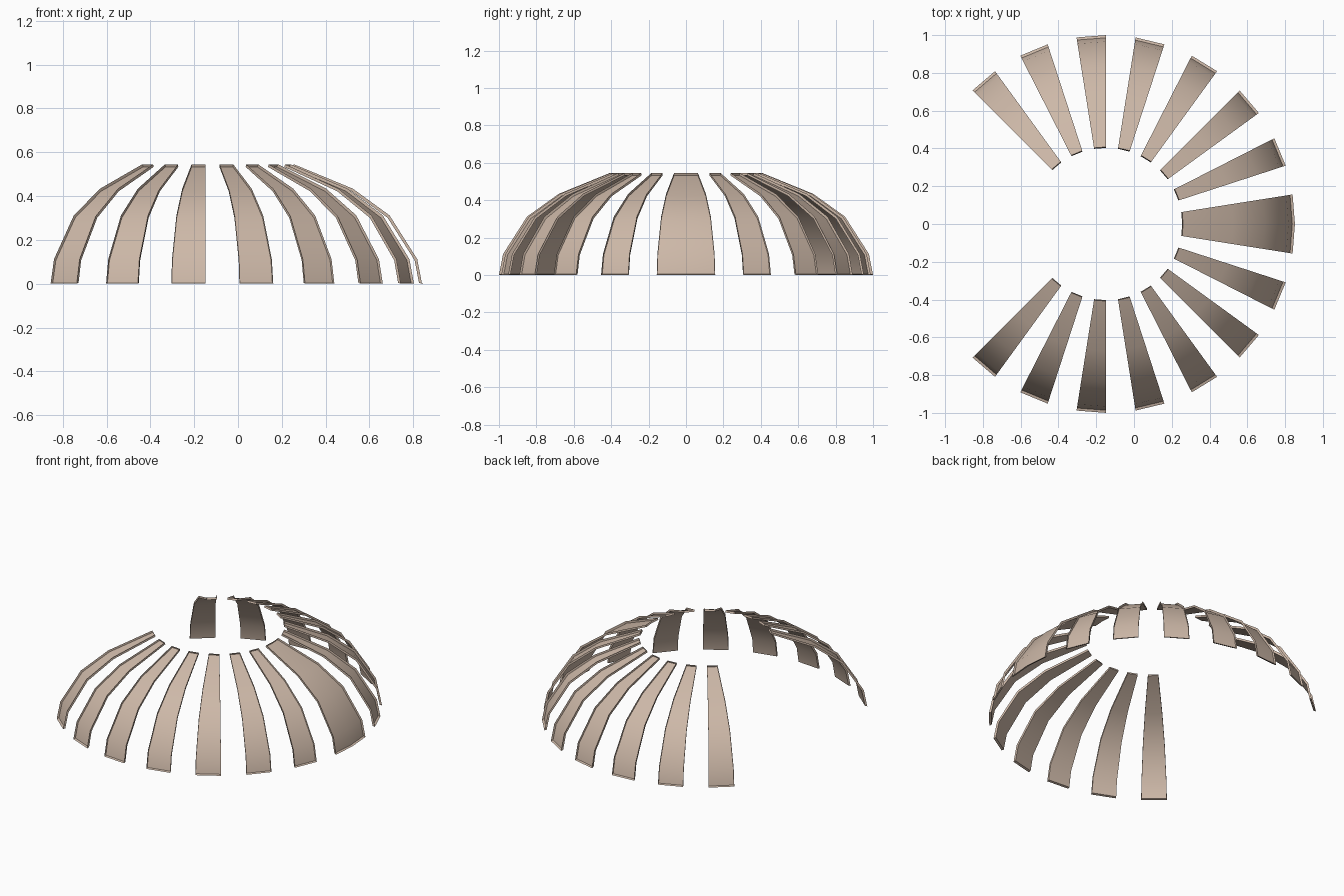
import bpy, bmesh, math

if "Cube" in bpy.data.objects:
    bpy.data.objects.remove(bpy.data.objects["Cube"])

CX = -0.148
# Dome profile (radius, height): raised rim edge and the slightly sunken sheet
RIM = [(1.0, 0.0), (0.978, 0.112), (0.85, 0.312), (0.68, 0.434), (0.408, 0.545)]
SHEET = [(0.986, 0.004), (0.966, 0.107), (0.841, 0.301), (0.674, 0.422), (0.403, 0.533)]

mat = bpy.data.materials.new("tan")
mat.diffuse_color = (0.61, 0.48, 0.39, 1)
mat.use_nodes = True
mat.node_tree.nodes["Principled BSDF"].inputs["Base Color"].default_value = mat.diffuse_color


def panel(name, angles):
    """Curved dome strip with a shallow raised rim all round."""
    bm = bmesh.new()

    def grid(profile):
        return [[bm.verts.new((CX + r * math.cos(math.radians(a)),
                               r * math.sin(math.radians(a)), z))
                 for r, z in profile] for a in angles]

    rim, sheet = grid(RIM), grid(SHEET)
    n, m = len(angles), len(RIM)
    # sheet
    for i in range(n - 1):
        for j in range(m - 1):
            bm.faces.new((sheet[i][j], sheet[i + 1][j],
                          sheet[i + 1][j + 1], sheet[i][j + 1]))
    # rim walls following the sheet's border
    loop = ([(i, 0) for i in range(n)] + [(n - 1, j) for j in range(1, m)]
            + [(i, m - 1) for i in range(n - 2, -1, -1)]
            + [(0, j) for j in range(m - 2, 0, -1)])
    for (a, b), (c, d) in zip(loop, loop[1:] + loop[:1]):
        bm.faces.new((sheet[c][d], sheet[a][b], rim[a][b], rim[c][d]))
    me = bpy.data.meshes.new(name)
    bm.to_mesh(me)
    bm.free()
    me.materials.append(mat)
    ob = bpy.data.objects.new(name, me)
    bpy.context.collection.objects.link(ob)
    bpy.context.view_layer.objects.active = ob
    ob.select_set(True)


# Wide middle panel, then narrow ones mirrored on both sides
panel("wide_panel", (-9, 0, 9))
for k in range(7):
    a = 18 * (k + 1)
    panel(f"left_panel_{k + 1}", (a, a + 9))
    panel(f"right_panel_{k + 1}", (-a - 9, -a))

bpy.ops.object.shade_smooth_by_angle(angle=math.radians(30))
